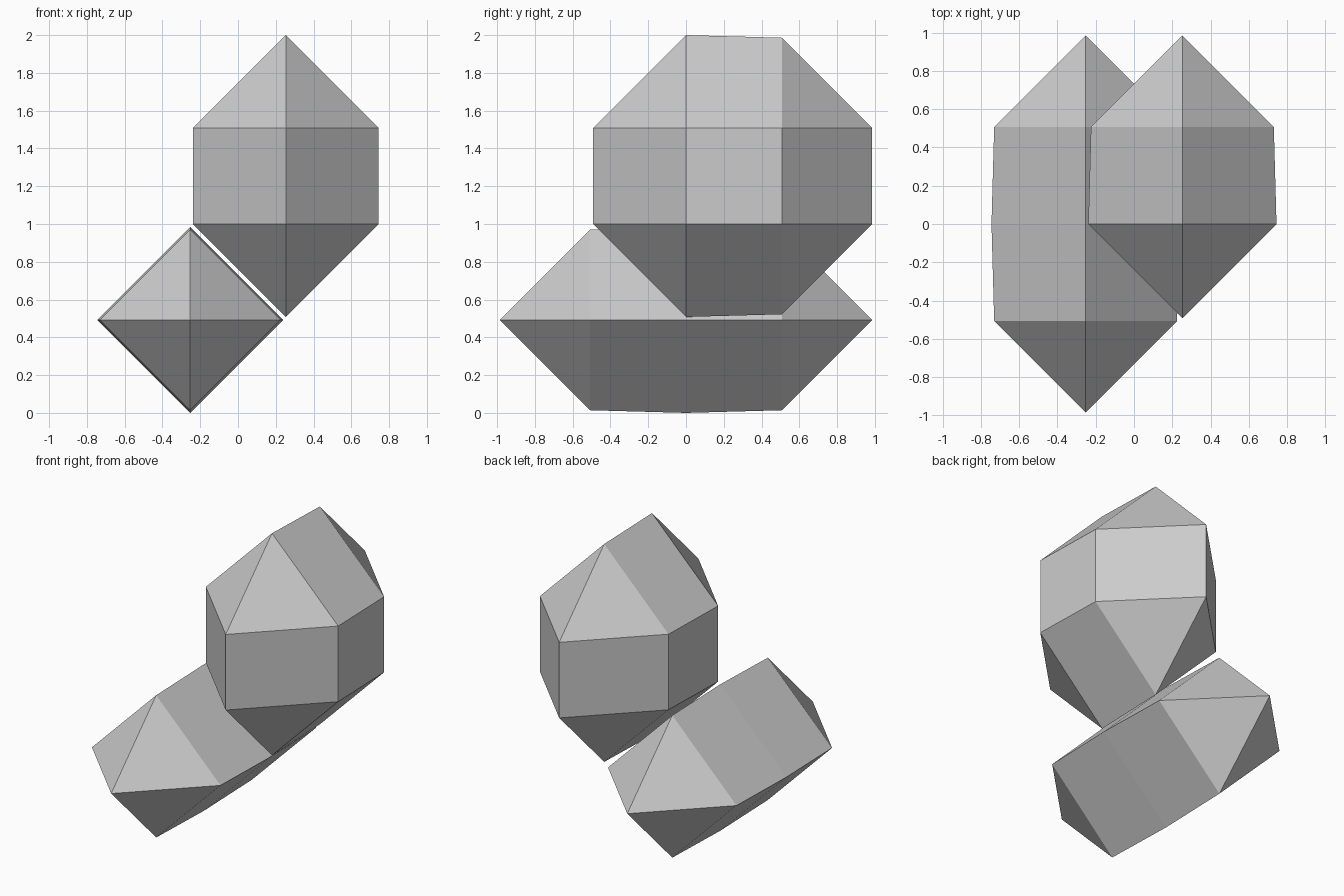
import bpy, bmesh, math
from mathutils import Vector

cube = bpy.data.objects.get("Cube")
if cube:
    bpy.data.objects.remove(cube, do_unlink=True)

PITCH = 0.507      # spacing between crystal centres
BIG, SMALL = 0.492, 0.478   # tip radius of central and end crystals
SIDE = 0.253       # sideways offset of each body

grey = bpy.data.materials.new("light grey")
grey.use_nodes = True
colour = (0.6, 0.6, 0.6, 1)
grey.diffuse_color = colour
grey.node_tree.nodes["Principled BSDF"].inputs["Base Color"].default_value = colour


def octahedron(centre, radius):
    """Six tips of an eight-sided crystal."""
    return [Vector(centre) + Vector(axis) * sign * radius
            for axis in ((1, 0, 0), (0, 1, 0), (0, 0, 1)) for sign in (-1, 1)]


def faceted_body(name, crystals):
    """Wrap a row or block of crystals in one flat-faced hull."""
    bm = bmesh.new()
    for centre, radius in crystals:
        for tip in octahedron(centre, radius):
            bm.verts.new(tip)
    hull = bmesh.ops.convex_hull(bm, input=bm.verts)
    inner = {v for v in hull["geom_interior"] + hull["geom_unused"]
             if isinstance(v, bmesh.types.BMVert)}
    bmesh.ops.delete(bm, geom=list(inner), context='VERTS')
    bmesh.ops.dissolve_limit(bm, angle_limit=math.radians(0.3),
                             verts=bm.verts, edges=bm.edges)
    bmesh.ops.recalc_face_normals(bm, faces=bm.faces)
    mesh = bpy.data.meshes.new(name)
    bm.to_mesh(mesh)
    bm.free()
    mesh.materials.append(grey)
    obj = bpy.data.objects.new(name, mesh)
    bpy.context.collection.objects.link(obj)
    return obj


# Long lower body: three crystals in a row, lying front to back
faceted_body("lower_body", [
    ((-SIDE, i * PITCH, BIG), SMALL if i else BIG) for i in (-1, 0, 1)])

# Upper body: a two by two block of crystals standing on the lower ridge
faceted_body("upper_body", [
    ((SIDE, i * PITCH, 1 + k * 0.508), SMALL if i else BIG)
    for i in (0, 1) for k in (0, 1)])
